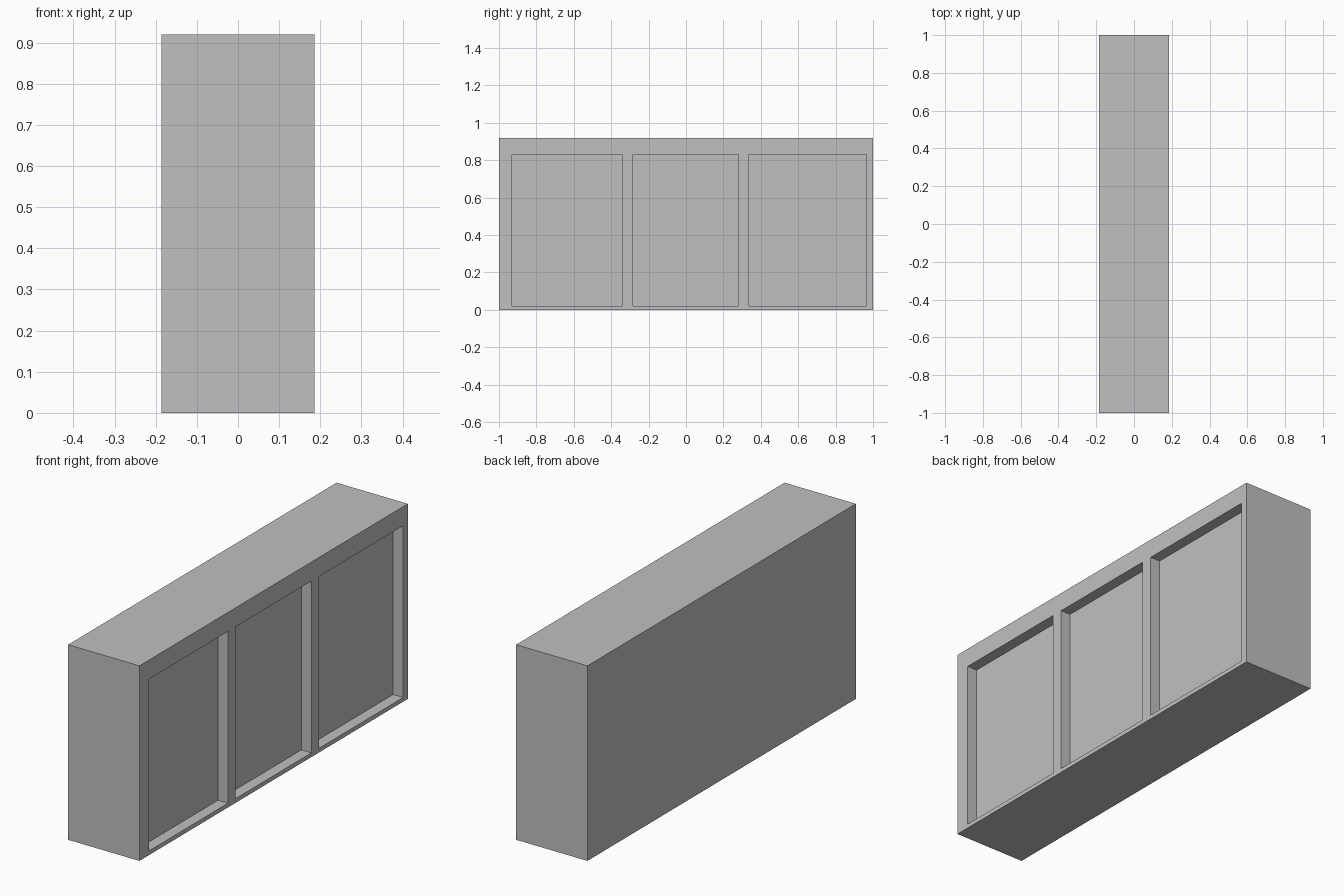
import bpy
import bmesh
from mathutils import Matrix, Vector

if "Cube" in bpy.data.objects:
    bpy.data.objects.remove(bpy.data.objects["Cube"], do_unlink=True)

WIDTH, LENGTH, HEIGHT = 0.372, 2.0, 0.92
BAYS = [(-0.93, -0.34), (-0.283, 0.281), (0.337, 0.965)]
BAY_BOTTOM, BAY_TOP = 0.02, 0.83
DEPTH = 0.052

# Plain grey finish
grey = bpy.data.materials.new("plain_grey")
grey.use_nodes = True
colour = (0.53, 0.53, 0.53, 1)
grey.diffuse_color = colour
grey.node_tree.nodes["Principled BSDF"].inputs["Base Color"].default_value = colour

# Solid cabinet block standing on the ground
bm = bmesh.new()
bmesh.ops.create_cube(bm, size=1)
bmesh.ops.scale(bm, vec=(WIDTH, LENGTH, HEIGHT), verts=bm.verts)
bmesh.ops.translate(bm, vec=(0, 0, HEIGHT / 2), verts=bm.verts)


def score_side(point, normal):
    """Cut a straight line across the bay side of the block."""
    side = [f for f in bm.faces if f.normal.x > 0.9]
    geom = side + list({e for f in side for e in f.edges}) + list({v for f in side for v in f.verts})
    bmesh.ops.bisect_plane(bm, geom=geom, plane_co=point, plane_no=normal)
    bm.normal_update()


bm.normal_update()
for z in (BAY_BOTTOM, BAY_TOP):
    score_side((0, 0, z), (0, 0, 1))
for bay in BAYS:
    for y in bay:
        score_side((0, y, 0), (0, 1, 0))


def in_bay(face):
    c = face.calc_center_median()
    return (face.normal.x > 0.9 and BAY_BOTTOM < c.z < BAY_TOP
            and any(a < c.y < b for a, b in BAYS))


# Three recessed bays, pushed straight into the block
panels = [f for f in bm.faces if in_bay(f)]
for panel in panels:
    made = bmesh.ops.extrude_face_region(bm, geom=[panel])["geom"]
    moved = [v for v in made if isinstance(v, bmesh.types.BMVert)]
    bmesh.ops.translate(bm, vec=(-DEPTH, 0, 0), verts=moved)
    if panel.is_valid:
        bmesh.ops.delete(bm, geom=[panel], context="FACES_ONLY")
bmesh.ops.recalc_face_normals(bm, faces=bm.faces)

mesh = bpy.data.meshes.new("cabinet_body")
bm.to_mesh(mesh)
bm.free()
mesh.materials.append(grey)
cabinet = bpy.data.objects.new("cabinet_body", mesh)
bpy.context.collection.objects.link(cabinet)
